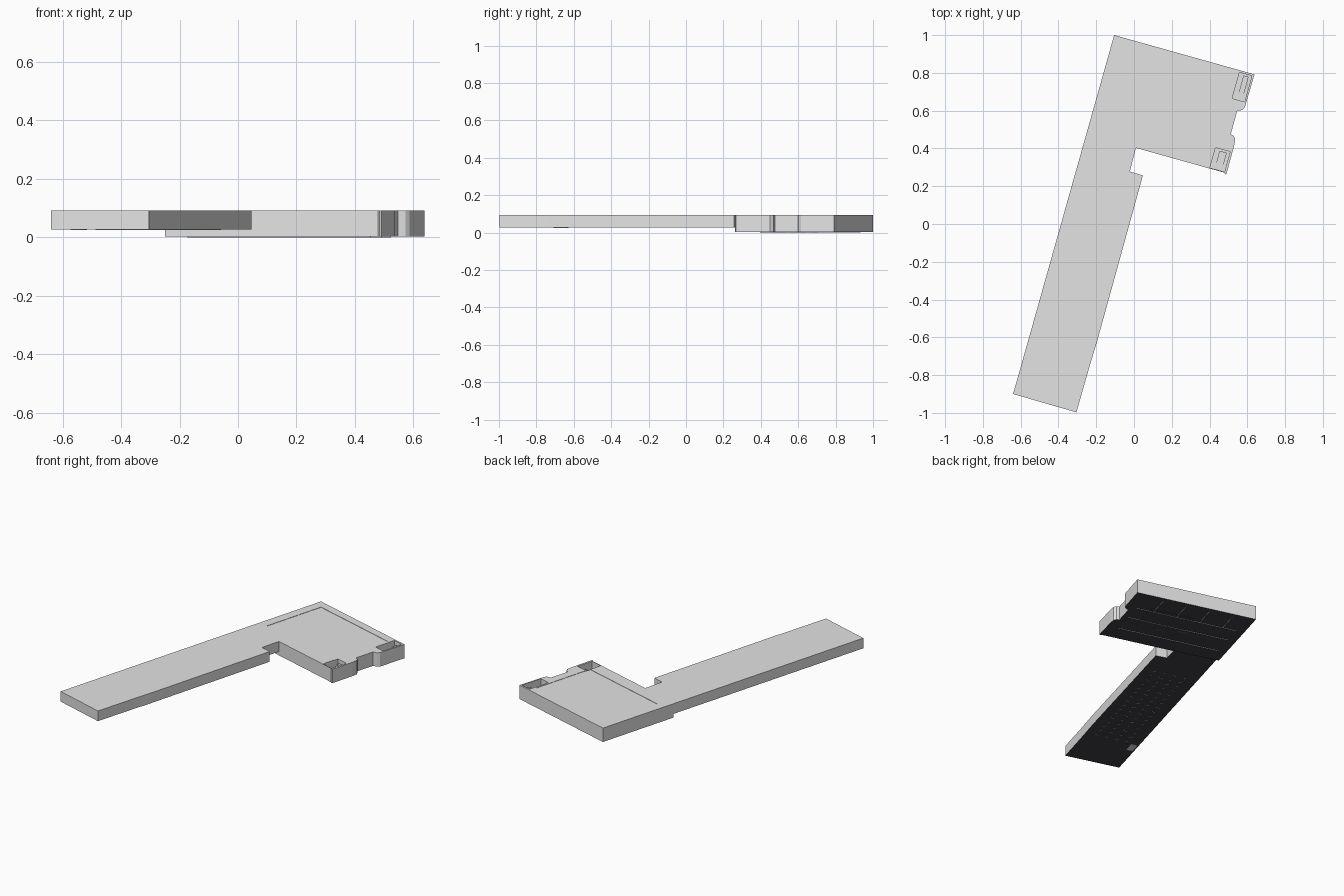
import bpy, bmesh, math
from mathutils import Vector

if "Cube" in bpy.data.objects:
    bpy.data.objects.remove(bpy.data.objects["Cube"])

TOP, BAR_Z, BLOCK_Z = 0.093, 0.027, 0.003
ANG = math.radians(15.58)
U = Vector((math.cos(ANG), -math.sin(ANG)))   # across the plan
V = Vector((math.sin(ANG), math.cos(ANG)))    # along the plan
O = Vector((-0.105, 1.0))                     # north-west corner


def mat(name, c):
    m = bpy.data.materials.new(name)
    m.diffuse_color = (*c, 1)
    m.use_nodes = True
    m.node_tree.nodes["Principled BSDF"].inputs["Base Color"].default_value = m.diffuse_color
    return m


GREY = mat("light grey", (0.77, 0.77, 0.77))
DARK = mat("charcoal", (0.052, 0.053, 0.06))
OLIVE = mat("dark olive", (0.12, 0.11, 0.03))


def loc(u, v):
    return tuple(O + U * u + V * v)


def rect(u0, u1, v0, v1):
    return [loc(u0, v0), loc(u1, v0), loc(u1, v1), loc(u0, v1)]


def prism(name, pts, z0, z1, m=GREY, under=None):
    """Extruded outline; 'under' colours the bottom face."""
    bm = bmesh.new()
    lo = [bm.verts.new((x, y, z0)) for x, y in pts]
    hi = [bm.verts.new((x, y, z1)) for x, y in pts]
    n = len(pts)
    bottom = bm.faces.new(lo[::-1])
    bm.faces.new(hi)
    for i in range(n):
        j = (i + 1) % n
        bm.faces.new((lo[i], lo[j], hi[j], hi[i]))
    me = bpy.data.meshes.new(name)
    me.materials.append(m)
    if under:
        me.materials.append(under)
        bottom.material_index = 1
    bmesh.ops.recalc_face_normals(bm, faces=bm.faces)
    bm.to_mesh(me)
    bm.free()
    ob = bpy.data.objects.new(name, me)
    bpy.context.collection.objects.link(ob)
    return ob


def cut(target, pts, z0, z1):
    c = prism("cutter", pts, z0, z1)
    c.hide_render = True
    md = target.modifiers.new("cut", 'BOOLEAN')
    md.operation, md.solver, md.object = 'DIFFERENCE', 'EXACT', c
    bpy.context.view_layer.objects.active = target
    bpy.ops.object.modifier_apply(modifier=md.name)
    bpy.data.objects.remove(c)


# Main block, with rounded bumps on its right side
block_pts = [(-0.105, 1.0), (-0.25, 0.485), (0.01, 0.403), (0.478, 0.272), (0.483, 0.263),
             (0.49, 0.266), (0.53, 0.415), (0.536, 0.45), (0.528, 0.467), (0.512, 0.475),
             (0.547, 0.60), (0.572, 0.603), (0.586, 0.615), (0.638, 0.792)]
block = prism("main_block", block_pts, BLOCK_Z, TOP, GREY, DARK)

# Shallow roof recess and the two corner stair pits
cut(block, rect(0.06, 0.68, -0.46, -0.05), TOP - 0.002, TOP + 0.1)
PITS = [(0.692, 0.76, -0.155, -0.012), (0.677, 0.757, -0.54, -0.43)]
for p in PITS:
    cut(block, rect(*p), 0.04, TOP + 0.1)

# Stair steps climbing in each pit
for k, (u0, u1, v0, v1) in enumerate(PITS):
    d = (v1 - v0 - 0.03) / 5
    for i in range(5):
        a = v0 + 0.02 + i * d
        prism(f"pit_{k + 1}_step_{i + 1}", rect(u0 + 0.025, u1 - 0.015, a, a + d), 0.039, 0.046 + 0.007 * i)

# Long wing with its notch and slight jog
wing_pts = [(-0.25, 0.485), (-0.64, -0.90), (-0.305, -0.997), (-0.232, -0.742),
            (-0.195, -0.62), (0.047, 0.257), (-0.022, 0.278), (0.01, 0.403)]
prism("long_wing", wing_pts, BAR_Z, TOP, GREY, DARK)

# Floor plate under the block, with two small olive mats
prism("block_floor_plate", rect(0.33, 0.62, -0.38, -0.14), 0.001, BLOCK_Z + 0.001, DARK)
for i, (u, v) in enumerate([(0.464, -0.348), (0.334, -0.318)]):
    prism(f"floor_mat_{i + 1}", rect(u - 0.03, u + 0.03, v - 0.006, v + 0.006), 0.0, BLOCK_Z + 0.001, OLIVE)

# Thin partition lines on the block underside
for i, v in enumerate((-0.17, -0.29, -0.43)):
    prism(f"block_partition_{i + 1}", rect(0.05, 0.70, v - 0.001, v + 0.001), 0.0, BLOCK_Z + 0.001)
for i in range(4):
    u = 0.14 + 0.15 * i
    prism(f"block_cross_partition_{i + 1}", rect(u - 0.001, u + 0.001, -0.17, -0.03), 0.0, BLOCK_Z + 0.001)

# Rows of small floor marks along the wing underside
for r in range(4):
    for i in range(16):
        u, v = 0.07 + 0.065 * r, -0.85 - 0.055 * i
        prism(f"wing_floor_mark_{r + 1}_{i + 1}", rect(u, u + 0.02, v, v + 0.002), BAR_Z - 0.001, BAR_Z + 0.001)

# Light opening at the edge of the wing floor
prism("wing_floor_opening", rect(0.006, 0.045, -1.76, -1.69), BAR_Z - 0.002, BAR_Z + 0.001, GREY)
